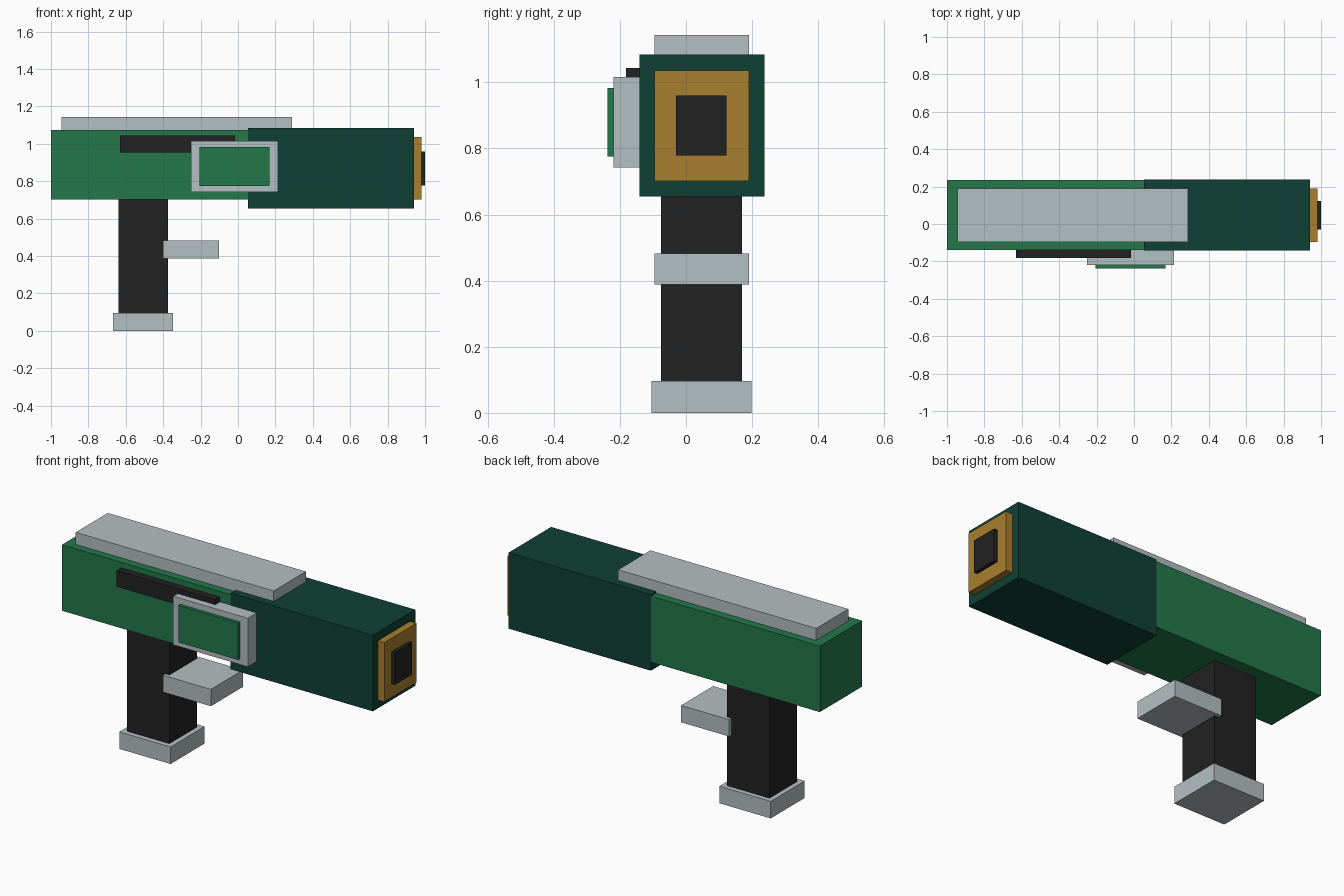
import bpy

if "Cube" in bpy.data.objects:
    bpy.data.objects.remove(bpy.data.objects["Cube"])


def linear(c):
    c /= 255
    return c / 12.92 if c <= 0.04045 else ((c + 0.055) / 1.055) ** 2.4


def material(name, rgb):
    m = bpy.data.materials.new(name)
    m.diffuse_color = (*[linear(c) for c in rgb], 1)
    m.use_nodes = True
    m.node_tree.nodes["Principled BSDF"].inputs["Base Color"].default_value = m.diffuse_color
    return m


GREEN = material("green", (35, 120, 75))
DARK_GREEN = material("dark green", (15, 64, 53))
GREY = material("light grey", (180, 191, 193))
BLACK = material("black", (34, 34, 34))
GOLD = material("gold", (169, 127, 46))


def box(name, mat, x, y, z):
    """Box spanning the given (min, max) range on each axis."""
    spans = (x, y, z)
    bpy.ops.mesh.primitive_cube_add(size=1, location=[(a + b) / 2 for a, b in spans])
    ob = bpy.context.object
    ob.name = name
    ob.scale = [b - a for a, b in spans]
    bpy.ops.object.transform_apply(location=False, rotation=False, scale=True)
    ob.data.materials.append(mat)
    return ob


# Main housing and barrel shroud
box("body", GREEN, (-1, 0.16), (-0.14, 0.236), (0.703, 1.075))
box("barrel_shroud", DARK_GREEN, (0.053, 0.94), (-0.141, 0.237), (0.655, 1.084))
box("top_rail", GREY, (-0.945, 0.29), (-0.096, 0.19), (1.075, 1.143))

# Muzzle
box("muzzle_plate", GOLD, (0.93, 0.98), (-0.096, 0.19), (0.702, 1.036))
box("muzzle_bore", BLACK, (0.97, 1.0), (-0.03, 0.123), (0.778, 0.96))

# Handle, its foot and the trigger
box("grip", BLACK, (-0.64, -0.375), (-0.076, 0.17), (0.09, 0.72))
box("grip_foot", GREY, (-0.667, -0.347), (-0.105, 0.198), (0, 0.096))
box("trigger", GREY, (-0.402, -0.102), (-0.096, 0.19), (0.388, 0.483))

# Side strip and display panel
box("side_strip", BLACK, (-0.63, -0.015), (-0.181, -0.13), (0.953, 1.044))
box("panel_frame", GREY, (-0.25, 0.215), (-0.22, -0.13), (0.742, 1.016))
box("panel_screen", GREEN, (-0.205, 0.168), (-0.238, -0.21), (0.775, 0.983))
